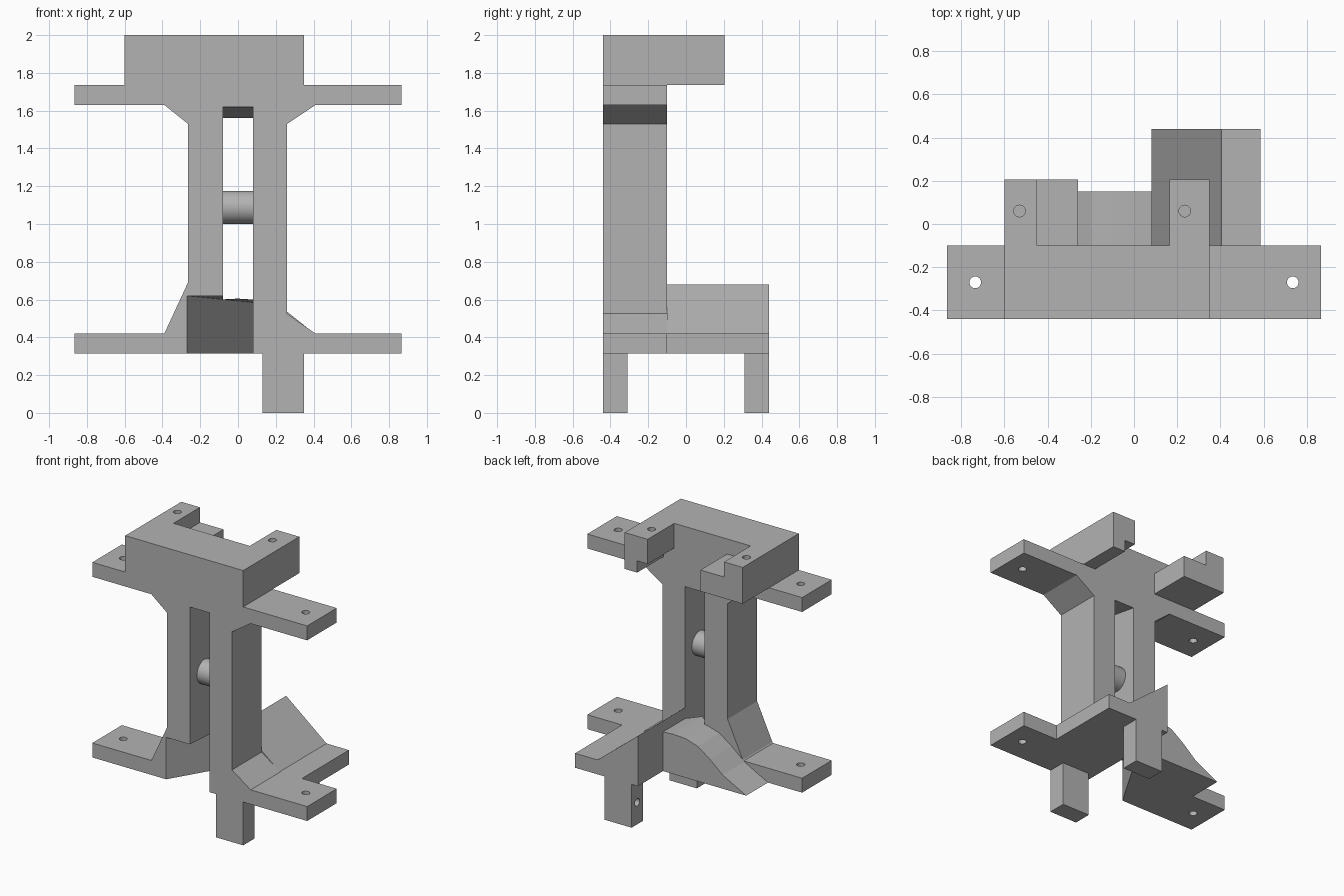
import bpy, bmesh, math
from mathutils import Matrix, Vector

cube = bpy.data.objects.get("Cube")
if cube:
    bpy.data.objects.remove(cube, do_unlink=True)

grey = bpy.data.materials.new("plain_grey")
grey.use_nodes = True
grey.diffuse_color = (0.45, 0.45, 0.45, 1)
grey.node_tree.nodes["Principled BSDF"].inputs["Base Color"].default_value = (0.45, 0.45, 0.45, 1)


def finish(name, bm):
    bmesh.ops.recalc_face_normals(bm, faces=bm.faces)
    mesh = bpy.data.meshes.new(name)
    bm.to_mesh(mesh)
    bm.free()
    mesh.materials.append(grey)
    obj = bpy.data.objects.new(name, mesh)
    bpy.context.collection.objects.link(obj)
    return obj


def prism(name, profile, axis, start, end):
    """Extrude a closed 2D profile along one axis (the other two stay in order)."""
    def place(p, d):
        co = list(p)
        co.insert("xyz".index(axis), d)
        return Vector(co)
    bm = bmesh.new()
    face = bm.faces.new([bm.verts.new(place(p, start)) for p in profile])
    out = bmesh.ops.extrude_face_region(bm, geom=[face])
    verts = [v for v in out["geom"] if isinstance(v, bmesh.types.BMVert)]
    bmesh.ops.translate(bm, verts=verts, vec=place((0, 0), end - start))
    return finish(name, bm)


def box(name, x0, x1, y0, y1, z0, z1):
    return prism(name, [(x0, z0), (x1, z0), (x1, z1), (x0, z1)], "y", y0, y1)


def rod(name, centre, radius, length, axis="z"):
    bm = bmesh.new()
    turn = Matrix.Rotation(math.pi / 2, 4, "Y") if axis == "x" else Matrix()
    bmesh.ops.create_cone(bm, cap_ends=True, segments=32, radius1=radius, radius2=radius,
                          depth=length, matrix=Matrix.Translation(centre) @ turn)
    return finish(name, bm)


def select(obj):
    bpy.ops.object.select_all(action="DESELECT")
    obj.select_set(True)
    bpy.context.view_layer.objects.active = obj


def cut(target, cutter):
    cutter.hide_render = True
    mod = target.modifiers.new("cut", "BOOLEAN")
    mod.operation, mod.solver, mod.object = "DIFFERENCE", "EXACT", cutter
    select(target)
    bpy.ops.object.modifier_apply(modifier=mod.name)
    bpy.data.objects.remove(cutter, do_unlink=True)


def chute():
    """Diagonal opening at the foot of the frame, with a slightly sloping roof."""
    tri = [(-0.27, -0.44), (0.08, -0.44), (0.08, 0.15)]
    run = Vector((0.35, 0.59)) * 0.2
    tri = [(tri[0][0] - run.x, tri[0][1] - run.y), (0.08, tri[0][1] - run.y), tri[2]]
    obj = prism("chute_cutter", tri, "z", 0.2, 0.6)
    for v in obj.data.vertices:
        if v.co.z > 0.5:
            v.co.z = 0.62 - 0.06 * (v.co.y + 0.44)
    return obj


FRONT, BACK = -0.44, -0.10
FLOOR, LOW, HIGH, HEAD = 0.315, 0.42, 1.63, 1.735

# Main frame: two columns with braced upper and lower mounting flanges
outline = [(-0.865, FLOOR), (0.865, FLOOR), (0.865, LOW), (0.41, LOW), (0.26, 0.525),
           (0.26, 1.53), (0.41, HIGH), (0.865, HIGH), (0.865, HEAD), (-0.865, HEAD),
           (-0.865, HIGH), (-0.39, HIGH), (-0.265, 1.53), (-0.265, 0.69), (-0.39, LOW),
           (-0.865, LOW)]
frame = prism("frame", outline, "y", FRONT, BACK)
slot = [(-0.5, 0.2), (0, 0.2), (0, 1.545), (-0.5, 1.63)]
cut(frame, prism("slot_cutter", slot, "x", -0.08, 0.08))
cut(frame, chute())
for x in (-0.735, 0.735):
    cut(frame, rod("hole_cutter", (x, -0.27, 1), 0.027, 3))

# Head beam and its two rear arms, each with a step
box("head_beam", -0.6, 0.35, FRONT, BACK, HEAD, 2)
right_profile = [(-0.6, HEAD), (-0.26, HEAD), (-0.26, 1.89), (-0.45, 1.89), (-0.45, 2), (-0.6, 2)]
left_profile = [(0.25, HEAD), (0.35, HEAD), (0.35, 2), (0.165, 2), (0.165, 1.82), (0.25, 1.82)]
for name, profile, x in (("right_arm", right_profile, -0.53), ("left_arm", left_profile, 0.235)):
    arm = prism(name, profile, "y", BACK, 0.205)
    cut(arm, rod("hole_cutter", (x, 0.06, 2), 0.027, 0.24))

# Curved ramp leading out behind the right column
ramp_profile = [(0.08, FLOOR), (0.08, 0.6), (0, 0.605), (-0.1, 0.6), (-0.2, 0.57),
                (-0.3, 0.5), (-0.4, 0.415), (-0.59, FLOOR)]
ramp = prism("ramp", ramp_profile, "y", FRONT + 0.005, 0.15)
cut(ramp, chute())

# Sloped wedge behind the left column
wedge_profile = [(0.08, FLOOR), (0.585, FLOOR), (0.585, LOW), (0.405, LOW), (0.08, 0.68)]
prism("wedge", wedge_profile, "y", BACK, 0.44)

# Legs
box("front_leg", 0.13, 0.35, FRONT, -0.31, 0, FLOOR)
back_leg = box("back_leg", 0.13, 0.35, 0.31, 0.44, 0, FLOOR)
cut(back_leg, rod("hole_cutter", (0.13, 0.375, 0.16), 0.027, 0.2, "x"))

# Round peg across the slot
peg = rod("peg", (0, -0.27, 1.088), 0.088, 0.17, "x")
select(peg)
bpy.ops.object.shade_smooth_by_angle()
